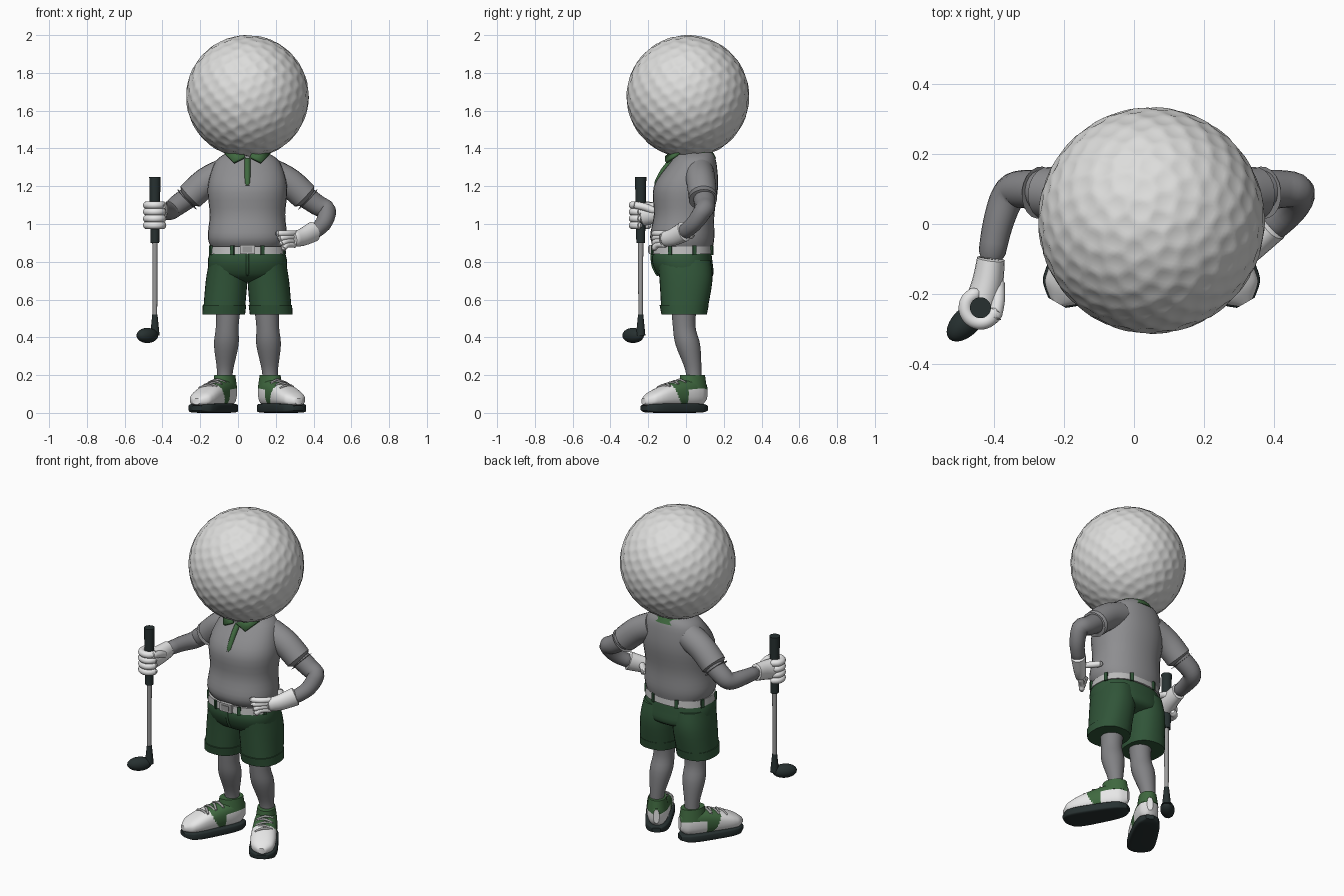
import bpy, bmesh, math
from mathutils import Vector, Matrix, kdtree

cube = bpy.data.objects.get("Cube")
if cube:
    bpy.data.objects.remove(cube, do_unlink=True)

CENTRE = 0.05  # body centre line


def material(name, red, green, blue):
    mat = bpy.data.materials.new(name)
    mat.use_nodes = True
    mat.diffuse_color = (red, green, blue, 1)
    shader = next(node for node in mat.node_tree.nodes if node.type == 'BSDF_PRINCIPLED')
    shader.inputs["Base Color"].default_value = mat.diffuse_color
    return mat


BALL = material("ball_white", 0.72, 0.72, 0.71)
WHITE = material("glove_white", 0.8, 0.8, 0.8)
SHIRT = material("shirt_grey", 0.27, 0.27, 0.28)
SKIN = material("skin_grey", 0.22, 0.22, 0.23)
SHORTS = material("shorts_green", 0.03, 0.09, 0.04)
TRIM = material("trim_green", 0.05, 0.14, 0.05)
BLACK = material("rubber_black", 0.02, 0.03, 0.03)
STEEL = material("steel_grey", 0.33, 0.33, 0.33)
BELT = material("belt_grey", 0.5, 0.5, 0.5)


def finish(name, bm, mat):
    bmesh.ops.recalc_face_normals(bm, faces=bm.faces)
    mesh = bpy.data.meshes.new(name)
    bm.to_mesh(mesh)
    bm.free()
    mesh.materials.append(mat)
    mesh.shade_smooth()
    mesh.set_sharp_from_angle(angle=math.radians(45))
    obj = bpy.data.objects.new(name, mesh)
    bpy.context.collection.objects.link(obj)
    return obj


def interpolate(points, steps=4):
    """Smooth curve through stations of position and two radii."""
    result = []
    last = len(points) - 1
    for i in range(last):
        before, start = points[max(i - 1, 0)], points[i]
        end, after = points[i + 1], points[min(i + 2, last)]
        leave, arrive = (end - before) / 2, (after - start) / 2
        for step in range(steps):
            t = step / steps
            ease = t * t * (3 - 2 * t)
            result.append(start.lerp(end, ease) + leave * t * (1 - t) ** 2
                          - arrive * t * t * (1 - t))
    return result + [points[last]]


def loft(name, stations, mat, plane=None, power=2, sides=32, tip=0):
    """Superellipse rings in a fixed plane, or square to the path when no plane is given."""
    points = interpolate([Vector(station) for station in stations])
    if tip:
        for index, inner in ((0, 1), (len(points), -2)):
            edge = points[0] if index == 0 else points[-1]
            outward = (edge - points[inner]).to_3d().normalized()
            cap = edge.to_3d() + outward * edge[3] * tip
            points.insert(index, Vector((*cap, edge[3] / 2, edge[4] / 2)))
    bm = bmesh.new()
    rings = []
    for i, point in enumerate(points):
        if plane:
            across, up = plane
        else:
            ahead = points[min(i + 1, len(points) - 1)] - points[max(i - 1, 0)]
            across = ahead.to_3d().cross(Vector((0, 0, 1))).normalized()
            up = across.cross(ahead.to_3d().normalized())
        ring = []
        for side in range(sides):
            angle = math.tau * side / sides
            c, s = (math.copysign(abs(value) ** (2 / power), value)
                    for value in (math.cos(angle), math.sin(angle)))
            ring.append(bm.verts.new(point.to_3d() + across * point[3] * c + up * point[4] * s))
        rings.append(ring)
    for low, high in zip(rings, rings[1:]):
        for side in range(sides):
            after = (side + 1) % sides
            bm.faces.new((low[side], low[after], high[after], high[side]))
    bm.faces.new(rings[0])
    bm.faces.new(rings[-1])
    return finish(name, bm, mat)


X_AXIS, Y_AXIS, Z_AXIS = Vector((1, 0, 0)), Vector((0, 1, 0)), Vector((0, 0, 1))


def stack(name, x, stations, mat, power=2, lean=0):
    """Level rings given as y, z, half width and optional half depth."""
    rows = [(x + lean * z, y, z, radii[0], radii[-1]) for y, z, *radii in stations]
    return loft(name, rows, mat, (X_AXIS, Y_AXIS), power)


def limb(name, path, mat, radius, end=None, tall=1, tip=0.6):
    """Tapered rod along a path."""
    end = end or radius
    rows = []
    for i, point in enumerate(path):
        r = radius + (end - radius) * i / (len(path) - 1)
        rows.append((*point, r, r * tall))
    return loft(name, rows, mat, sides=20, tip=tip)


def box(name, place, size, mat, turn=0):
    bm = bmesh.new()
    bmesh.ops.create_cube(bm, size=1, matrix=Matrix.Translation(place)
                          @ Matrix.Rotation(turn, 4, 'Z') @ Matrix.Diagonal((*size, 1)))
    return finish(name, bm, mat)


# Dimpled ball head
bm = bmesh.new()
bmesh.ops.create_icosphere(bm, subdivisions=6, radius=1)
DIMPLES = 320
tree = kdtree.KDTree(DIMPLES)
for i in range(DIMPLES):
    height = 1 - (2 * i + 1) / DIMPLES
    angle, reach = i * math.pi * (3 - math.sqrt(5)), math.sqrt(1 - height * height)
    tree.insert((reach * math.cos(angle), reach * math.sin(angle), height), i)
tree.balance()
for vert in bm.verts:
    distance = tree.find(vert.co)[2] * 10
    depth = 0.005 * max(0, 1 - distance * distance)
    vert.co = Vector((CENTRE, 0.01, 1.675)) + vert.co * (0.325 - depth)
finish("ball_head", bm, BALL)

# Shirt body, button placket and collar
stack("shirt_body", CENTRE, [
    (-0.01, 0.87, 0.19, 0.15), (-0.02, 0.93, 0.21, 0.17), (-0.01, 1.05, 0.2, 0.16),
    (0, 1.2, 0.21, 0.17), (0.04, 1.33, 0.17, 0.12), (0.05, 1.38, 0.1, 0.09)], SHIRT, 2.2)
limb("shirt_placket", [(CENTRE, -0.07, 1.34), (CENTRE, -0.12, 1.28), (CENTRE, -0.16, 1.2)],
     TRIM, 0.016, tip=0.1)
collar = stack("collar_band", CENTRE, [(0.04, 1.33, 0.14, 0.12), (0.04, 1.39, 0.1, 0.09)], TRIM)
for vert in collar.data.vertices:
    vert.co.z += (vert.co.y - CENTRE) / 6
for sign, side in ((-1, "right"), (1, "left")):
    bm = bmesh.new()
    outline = ((0.12, -0.03, 1.37), (0.07, -0.1, 1.32), (0.01, -0.1, 1.35), (0.03, -0.05, 1.39))
    bm.faces.new([bm.verts.new((CENTRE + sign * x, y, z)) for x, y, z in outline])
    point = finish(side + "_collar_point", bm, TRIM)
    point.modifiers.new("thickness", 'SOLIDIFY').thickness = 0.015

# Shorts, belt and waist details
stack("shorts_seat", CENTRE, [(-0.02, 0.87, 0.19, 0.15), (-0.02, 0.8, 0.21, 0.16),
                              (0, 0.72, 0.19, 0.14), (0, 0.69, 0.08, 0.06)], SHORTS, 2.3)
stack("belt", CENTRE, [(-0.02, 0.84, 0.205, 0.165), (-0.02, 0.88, 0.2, 0.16)], BELT, 2.3)
box("belt_buckle", (CENTRE, -0.185, 0.865), (0.08, 0.02, 0.05), BELT)
box("buckle_plate", (CENTRE, -0.195, 0.865), (0.05, 0.01, 0.03), STEEL)
for i in range(8):
    angle = math.tau * (i + 0.5) / 8
    spot = (CENTRE + 0.21 * math.cos(angle), 0.17 * math.sin(angle) - 0.02, 0.86)
    box("belt_loop", spot, (0.02, 0.01, 0.05), SHORTS, angle + math.pi / 2)
limb("fly_seam", [(CENTRE, -0.18, 0.84), (CENTRE, -0.175, 0.78), (CENTRE, -0.15, 0.73)], SHORTS, 0.008)


# Shoes are shaped pointing forward, then turned out
def shoe_form(name, mat, margin, low, high, slope, power):
    rows = []
    for i in range(13):
        t = 0.01 + 0.98 * i / 12
        fade = math.sqrt(1 - abs(2 * t - 1) ** 4)
        top = high - slope * t * t
        rows.append((0, 0.085 - 0.39 * t, (top + low) / 2,
                     (0.06 + 0.02 * t) * fade + margin, (top - low) / 2 * math.sqrt(fade)))
    return loft(name, rows, mat, (X_AXIS, Z_AXIS), power)


def shoe(side, place):
    sole = shoe_form(side + "_sole", BLACK, 0.007, 0, 0.05, 0, 6)
    upper = shoe_form(side + "_shoe_upper", WHITE, 0, 0.03, 0.19, 0.1, 2.5)
    upper.data.materials.append(TRIM)
    for face in upper.data.polygons:
        y, z = face.center.yz
        toe = y + z / 2 < -0.08
        heel = z < 0.12 and y > -0.06
        face.material_index = 0 if toe or heel else 1
    ankle = stack(side + "_shoe_collar", 0, [(0, 0.13, 0.06, 0.08), (0, 0.2, 0.05, 0.07)], TRIM)
    parts = [sole, upper, ankle]
    for i in range(5):
        y, z, skew = -0.08 - i / 40, 0.175 - i / 140, 0.01 * (-1) ** i
        path = [(-0.045, y - skew, z - 0.015), (0, y, z), (0.045, y + skew, z - 0.015)]
        parts.append(limb(side + "_lace", path, STEEL, 0.007))
    for part in parts:
        part.data.transform(place)


# Legs, shoes, sleeves and arms on both sides
ARM_ENDS = {
    "right": [(-0.36, 0.08, 1.07), (-0.39, 0, 1.07), (-0.41, -0.1, 1.07)],
    "left": [(0.47, 0.09, 1.07), (0.45, 0.04, 1), (0.39, -0.02, 0.95)],
}
for sign, side in ((-1, "right"), (1, "left")):
    def out(distance):
        return CENTRE + sign * distance

    stack(side + "_shorts_leg", out(0.17), [
        (-0.01, 0.81, 0.1, 0.14), (0, 0.7, 0.11, 0.14), (-0.01, 0.53, 0.11, 0.12)],
        SHORTS, 2.3, sign * -0.085)
    stack(side + "_shorts_cuff", out(0.17), [
        (-0.01, 0.52, 0.113, 0.12), (-0.01, 0.57, 0.115, 0.13)], SHORTS, 2.3, sign * -0.085)
    stack(side + "_leg", out(0.13), [
        (-0.01, 0.6, 0.07), (-0.01, 0.46, 0.06), (0.01, 0.36, 0.065),
        (0.04, 0.22, 0.042), (0.04, 0.12, 0.042)], SKIN, lean=sign * -0.05)
    shoe(side, Matrix.Translation((out(0.12), 0.035, 0))
         @ Matrix.Rotation(sign * math.radians(30), 4, 'Z'))
    shoulder, middle, hem = (out(0.12), 0.07, 1.27), (out(0.22), 0.08, 1.22), (out(0.32), 0.09, 1.13)
    limb(side + "_sleeve", [shoulder, middle, hem], SHIRT, 0.08, 0.075, tip=0.1)
    upper_arm = [(out(0.27), 0.09, 1.17), (out(0.37), 0.1, 1.1)]
    limb(side + "_arm", upper_arm + ARM_ENDS[side], SKIN, 0.06, 0.038)

# Right glove wrapped around the club
CLUB_X, CLUB_Y = -0.44, -0.24
limb("right_palm", [(-0.41, -0.1, 1.07), (-0.42, -0.17, 1.06), (CLUB_X, CLUB_Y, 1.05)],
     WHITE, 0.04, 0.05, tall=1.25, tip=0.2)
for i in range(4):
    bend = [math.radians(angle) for angle in range(110, 360, 40)]
    limb("right_finger", [(CLUB_X + 0.043 * math.cos(a), CLUB_Y + 0.043 * math.sin(a), 1.1 - i / 28)
                          for a in bend], WHITE, 0.02)
limb("right_thumb", [(-0.39, -0.17, 1.07), (-0.39, -0.22, 1.09), (-0.4, -0.27, 1.1)], WHITE, 0.02)

# Left glove spread on the hip
limb("left_palm", [(0.4, -0.01, 0.96), (0.34, -0.07, 0.93), (0.29, -0.12, 0.92)],
     WHITE, 0.042, 0.03, tall=1.3, tip=0.3)
for i in range(4):
    z = 0.95 - i / 50
    limb("left_finger", [(0.3, -0.11, z), (0.26, -0.15, z), (0.21 + i / 100, -0.17, z - i / 150)],
         WHITE, 0.016)
limb("left_thumb", [(0.34, -0.05, 0.94), (0.3, -0.01, 0.94), (0.27, 0.03, 0.94)], WHITE, 0.018)

# Golf club
stack("club_grip", CLUB_X, [(CLUB_Y, 0.9, 0.023), (CLUB_Y, 1.25, 0.03)], BLACK)
stack("club_shaft", CLUB_X, [(CLUB_Y, 0.45, 0.012), (CLUB_Y, 0.9, 0.014)], STEEL)
stack("club_neck", CLUB_X, [(CLUB_Y, 0.41, 0.025), (CLUB_Y, 0.52, 0.014)], BLACK)
bm = bmesh.new()
bmesh.ops.create_uvsphere(bm, u_segments=24, v_segments=16, radius=1,
                          matrix=Matrix.Translation((-0.48, -0.28, 0.41))
                          @ Matrix.Rotation(math.pi / 4, 4, 'Z') @ Matrix.Diagonal((0.07, 0.04, 0.04, 1)))
finish("club_head", bm, BLACK)
